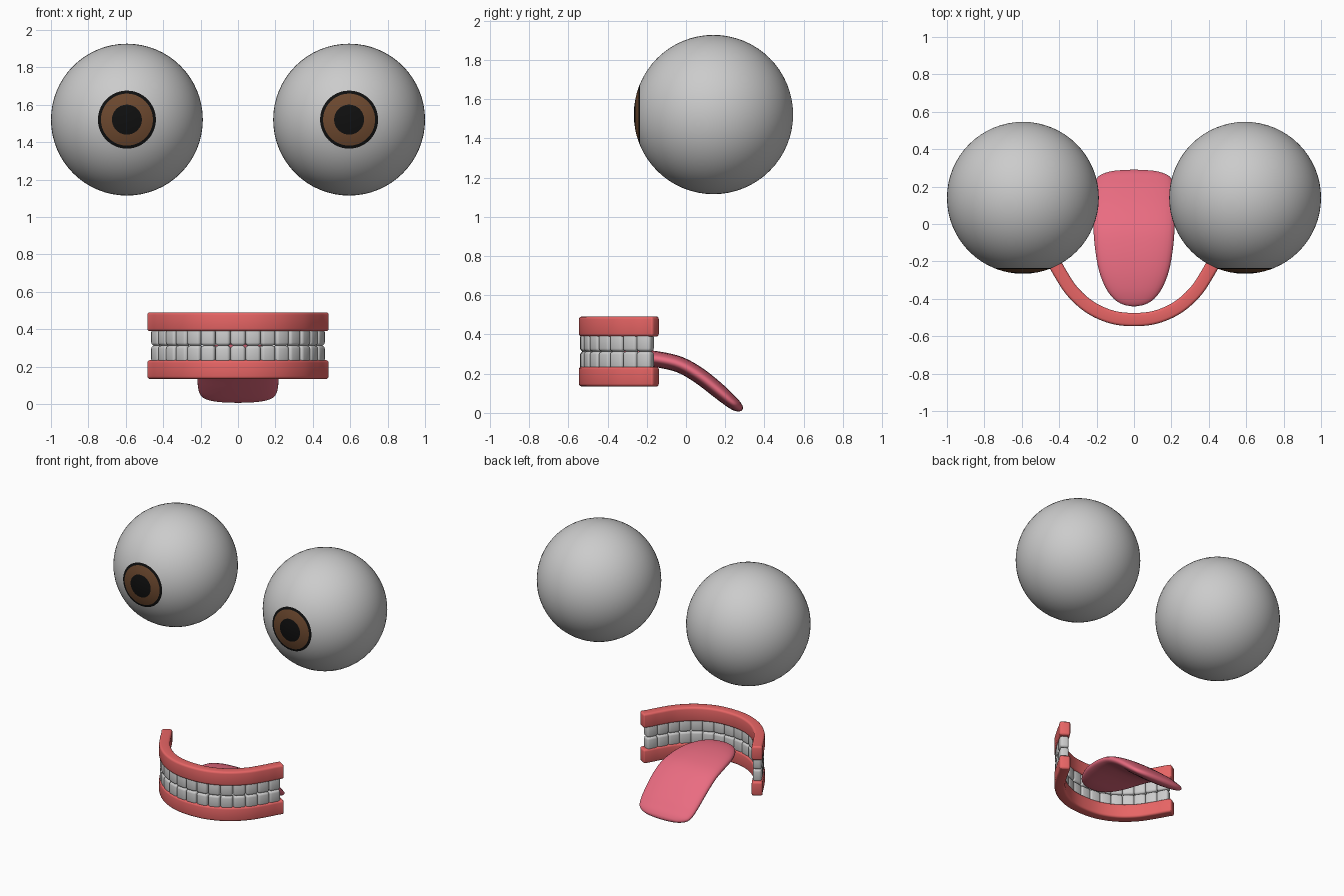
import bpy, bmesh, math
from mathutils import Vector, Matrix

if "Cube" in bpy.data.objects:
    bpy.data.objects.remove(bpy.data.objects["Cube"])


def material(name, rgb):
    m = bpy.data.materials.new(name)
    m.diffuse_color = (*rgb, 1)
    m.use_nodes = True
    m.node_tree.nodes["Principled BSDF"].inputs["Base Color"].default_value = m.diffuse_color
    return m


GUM = material("gum_red", (0.80, 0.13, 0.13))
TONGUE = material("tongue_pink", (0.82, 0.15, 0.22))
WHITE = material("eye_grey", (0.8, 0.8, 0.8))
BROWN = material("iris_brown", (0.15, 0.065, 0.028))
BLACK = material("pupil_black", (0.005, 0.005, 0.005))


def finish(name, bm, mats=(), angle=40):
    bmesh.ops.recalc_face_normals(bm, faces=bm.faces[:])
    me = bpy.data.meshes.new(name)
    bm.to_mesh(me)
    bm.free()
    ob = bpy.data.objects.new(name, me)
    bpy.context.collection.objects.link(ob)
    for m in mats:
        me.materials.append(m)
    bpy.ops.object.select_all(action='DESELECT')
    bpy.context.view_layer.objects.active = ob
    ob.select_set(True)
    bpy.ops.object.shade_smooth_by_angle(angle=math.radians(angle))
    return ob


def smooth_points(pts, n):
    """Catmull-Rom curve through points of any dimension."""
    pts = [Vector(p) for p in pts]
    p = [2 * pts[0] - pts[1]] + pts + [2 * pts[-1] - pts[-2]]
    out = []
    for i in range(1, len(p) - 2):
        a, b, c, d = p[i - 1:i + 3]
        for k in range(n):
            t = k / n
            out.append(0.5 * (2 * b + (c - a) * t + (2 * a - 5 * b + 4 * c - d) * t * t
                              + (3 * b - a - 3 * c + d) * t ** 3))
    return out + [pts[-1]]


def skin(bm, rings, closed_caps=True):
    faces = []
    for a, b in zip(rings, rings[1:]):
        n = len(a)
        faces += [bm.faces.new((a[i], a[(i + 1) % n], b[(i + 1) % n], b[i])) for i in range(n)]
    if closed_caps:
        bm.faces.new(rings[0])
        bm.faces.new(rings[-1])
    return faces


# Eyeballs: lathed around y, with pupil, iris and dark rim as coloured bands
R = 0.406
bands = [math.asin(r / R) for r in (0.08, 0.139, 0.155)]


def eye(name, cx):
    bm = bmesh.new()
    seg = 64
    angles = [bands[0] / 2] + [bands[0], (bands[0] + bands[1]) / 2, bands[1], bands[2]]
    angles += [bands[2] + (math.pi - bands[2]) * k / 28 for k in range(1, 28)]
    rings = []
    for a in angles:
        rings.append([bm.verts.new((cx + R * math.sin(a) * math.cos(2 * math.pi * j / seg),
                                    0.14 - R * math.cos(a),
                                    1.521 + R * math.sin(a) * math.sin(2 * math.pi * j / seg)))
                      for j in range(seg)])
    faces = skin(bm, rings, False)
    for i, f in enumerate(faces):
        f.material_index = (2, 1, 1, 2)[i // seg] if i // seg < 4 else 0
    for ring, y, mi in ((rings[0], 0.14 - R, 2), (rings[-1], 0.14 + R, 0)):
        pole = bm.verts.new((cx, y, 1.521))
        for j in range(seg):
            bm.faces.new((ring[j], ring[(j + 1) % seg], pole)).material_index = mi
    finish(name, bm, (WHITE, BROWN, BLACK))


eye("right_eye", -0.594)
eye("left_eye", 0.594)

# Jaw arch shared by gums and teeth
half = [(0.12, -0.497), (0.235, -0.445), (0.33, -0.36), (0.395, -0.262), (0.432, -0.195), (0.459, -0.152)]
arch = smooth_points([(-x, y) for x, y in reversed(half)] + [(0, -0.511)] + half, 6)
lengths = [0.0]
for a, b in zip(arch, arch[1:]):
    lengths.append(lengths[-1] + (b - a).length)


def arch_at(s):
    i = max(k for k in range(len(arch) - 1) if lengths[k] <= s)
    d = arch[i + 1] - arch[i]
    return arch[i] + d * ((s - lengths[i]) / d.length), d.normalized()


def gum(name, z0, z1, w=0.0355):
    bm = bmesh.new()
    rings = []
    for i, p in enumerate(arch):
        d = (arch[min(i + 1, len(arch) - 1)] - arch[max(i - 1, 0)]).normalized()
        n = Vector((d.y, -d.x)) * w
        rings.append([bm.verts.new((p.x + s * n.x, p.y + s * n.y, z))
                      for s, z in ((1, z0), (1, z1), (-1, z1), (-1, z0))])
    skin(bm, rings)
    bmesh.ops.recalc_face_normals(bm, faces=bm.faces[:])
    sharp = [e for e in bm.edges if e.calc_face_angle(0) > 1]
    bmesh.ops.bevel(bm, geom=sharp, offset=0.014, segments=3, profile=0.5, affect='EDGES')
    finish(name, bm, (GUM,))


gum("upper_gum", 0.39, 0.491)
gum("lower_gum", 0.135, 0.235)


# Teeth: rounded blocks spaced along the arch
def teeth(name, z0, z1, count=15):
    bm = bmesh.new()
    total = lengths[-1]
    pitch = (total - 0.05) / count
    for k in range(count):
        p, d = arch_at(0.025 + pitch * (k + 0.5))
        tooth = bmesh.new()
        bmesh.ops.create_cube(tooth, size=1)
        bmesh.ops.scale(tooth, vec=(pitch * 1.0, 0.058, z1 - z0), verts=tooth.verts[:])
        bmesh.ops.bevel(tooth, geom=tooth.edges[:], offset=0.016, segments=3, profile=0.5, affect='EDGES')
        tooth.transform(Matrix.Translation((p.x, p.y, (z0 + z1) / 2))
                        @ Matrix.Rotation(math.atan2(d.y, d.x), 4, 'Z'))
        tmp = bpy.data.meshes.new("tmp")
        tooth.to_mesh(tmp)
        tooth.free()
        bm.from_mesh(tmp)
        bpy.data.meshes.remove(tmp)
    finish(name, bm)


teeth("upper_teeth", 0.313, 0.402)
teeth("lower_teeth", 0.223, 0.313)

# Tongue: (y, z, half width, half thickness) stations, drooping to the back
stations = [(-0.44, 0.283, 0.012, 0.004), (-0.43, 0.283, 0.06, 0.014), (-0.40, 0.284, 0.108, 0.025),
            (-0.34, 0.285, 0.152, 0.035), (-0.25, 0.283, 0.187, 0.04), (-0.14, 0.272, 0.207, 0.041),
            (-0.03, 0.245, 0.217, 0.041), (0.07, 0.188, 0.22, 0.041), (0.17, 0.109, 0.216, 0.039),
            (0.225, 0.062, 0.207, 0.034), (0.255, 0.038, 0.187, 0.029), (0.275, 0.024, 0.14, 0.02),
            (0.284, 0.018, 0.08, 0.011), (0.287, 0.016, 0.02, 0.004)]
path = smooth_points(stations, 4)
bm = bmesh.new()
rings = []
for i, (y, z, w, t) in enumerate(path):
    a, b = path[max(i - 1, 0)], path[min(i + 1, len(path) - 1)]
    d = Vector((b[0] - a[0], b[1] - a[1])).normalized()
    ring = []
    for j in range(32):
        c, s = math.cos(math.tau * j / 32), math.sin(math.tau * j / 32)
        u = math.copysign(abs(s) ** 0.85, s) * t
        ring.append(bm.verts.new((math.copysign(abs(c) ** 0.85, c) * w, y - d.y * u, z + d.x * u)))
    rings.append(ring)
skin(bm, rings)
finish("tongue", bm, (TONGUE,), 70)
